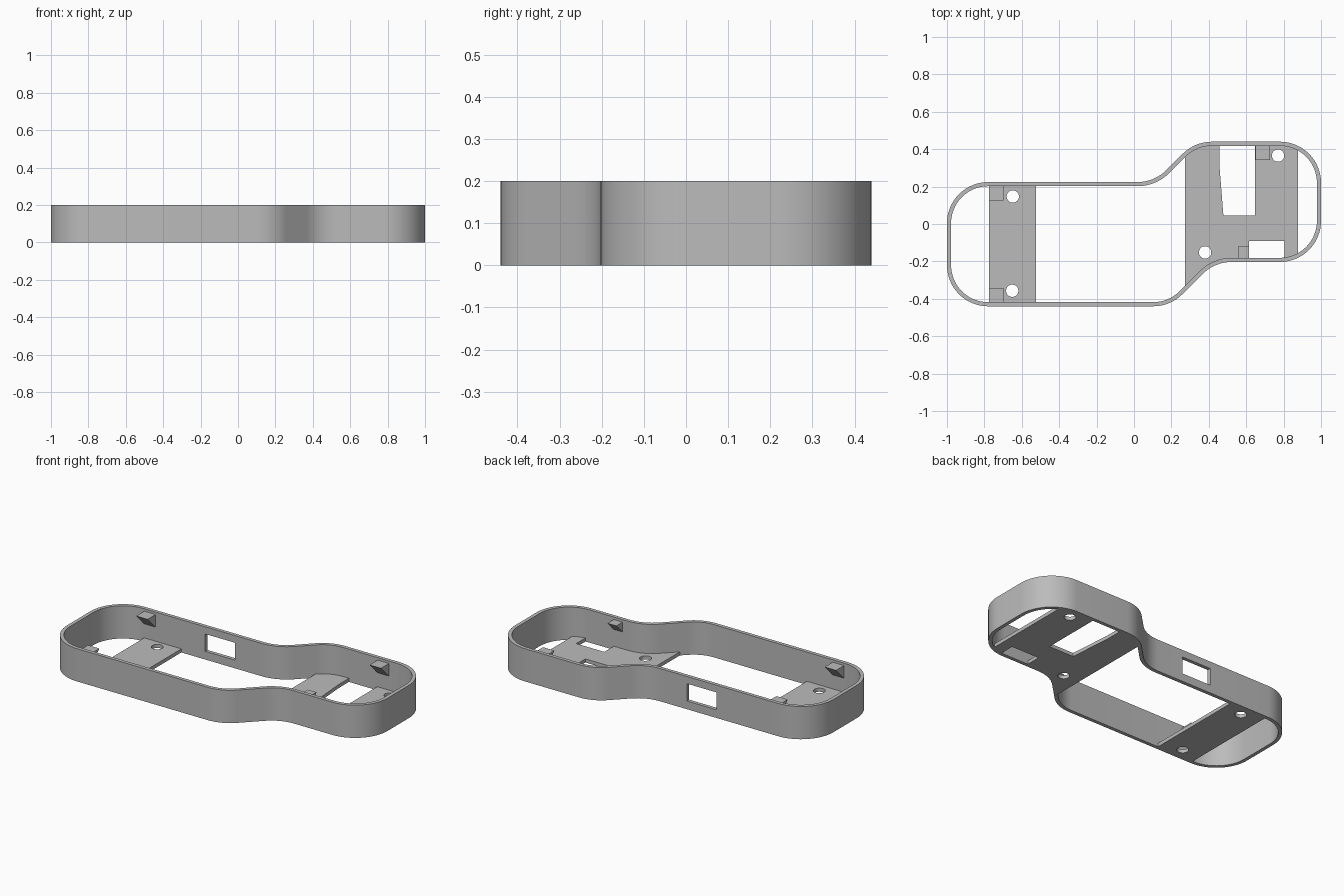
import bpy, bmesh
from math import pi, sin, cos, tan, radians
from mathutils import Vector, Matrix

if "Cube" in bpy.data.objects:
    bpy.data.objects.remove(bpy.data.objects["Cube"])

HEIGHT, WALL, FLOOR, RADIUS = 0.2, 0.022, 0.022, 0.22

grey = bpy.data.materials.new("plain grey")
grey.use_nodes = True
grey.diffuse_color = (0.5, 0.5, 0.5, 1)
grey.node_tree.nodes["Principled BSDF"].inputs["Base Color"].default_value = (0.5, 0.5, 0.5, 1)


def make_object(name, bm):
    bmesh.ops.recalc_face_normals(bm, faces=bm.faces)
    mesh = bpy.data.meshes.new(name)
    bm.to_mesh(mesh)
    bm.free()
    mesh.materials.append(grey)
    obj = bpy.data.objects.new(name, mesh)
    bpy.context.collection.objects.link(obj)
    return obj


def prism(name, points, z0, z1):
    """Extrude a flat outline upwards."""
    bm = bmesh.new()
    face = bm.faces.new([bm.verts.new((p[0], p[1], z0)) for p in points])
    top = bmesh.ops.extrude_face_region(bm, geom=[face])["geom"]
    bmesh.ops.translate(bm, vec=(0, 0, z1 - z0),
                        verts=[v for v in top if isinstance(v, bmesh.types.BMVert)])
    return make_object(name, bm)


def box(name, x0, x1, y0, y1, z0, z1):
    return prism(name, [(x0, y0), (x1, y0), (x1, y1), (x0, y1)], z0, z1)


def circle(x, y, r, n=32):
    return [(x + r * cos(2 * pi * i / n), y + r * sin(2 * pi * i / n)) for i in range(n)]


def boolean(obj, cutter, operation="DIFFERENCE"):
    """Apply a boolean and discard the cutter."""
    cutter.hide_render = True
    mod = obj.modifiers.new("cut", "BOOLEAN")
    mod.operation, mod.object, mod.solver = operation, cutter, "EXACT"
    bpy.context.view_layer.objects.active = obj
    bpy.ops.object.modifier_apply(modifier=mod.name)
    bpy.data.objects.remove(cutter)


def rounded(corners, r, steps_per_turn=64):
    """Fillet every corner; return points with their outward normals."""
    result = []
    for i, p in enumerate(corners):
        back = (corners[i - 1] - p).normalized()
        ahead = (corners[(i + 1) % len(corners)] - p).normalized()
        half = back.angle(ahead) / 2
        centre = p + (back + ahead).normalized() * r / sin(half)
        start = p + back * r / tan(half) - centre
        side = 1 if ahead.cross(back) > 0 else -1
        sweep = side * (pi - 2 * half)
        steps = round(abs(sweep) / (2 * pi) * steps_per_turn)
        for k in range(steps + 1):
            spoke = Matrix.Rotation(sweep * k / steps, 2) @ start
            result.append((centre + spoke, spoke.normalized() * side))
    return result


# Outline of the two offset lobes joined by diagonals
corners = [Vector(c) for c in ((-1, -0.44), (0.194, -0.44), (0.431, -0.203), (1, -0.203),
                               (1, 0.44), (0.325, 0.44), (0.109, 0.224), (-1, 0.224))]
outline = rounded(corners, RADIUS)
outer = [p for p, n in outline]
inner = [p - n * WALL for p, n in outline]

# Outer wall with a rectangular port in the back
bm = bmesh.new()
rings = [[bm.verts.new((p.x, p.y, z)) for p in loop]
         for loop, z in ((outer, 0), (outer, HEIGHT), (inner, HEIGHT), (inner, 0))]
for a, b in zip(rings, rings[1:] + rings[:1]):
    for i in range(len(a)):
        bm.faces.new((a[i - 1], a[i], b[i], b[i - 1]))
wall = make_object("outer_wall", bm)
boolean(wall, box("port_cutter", -0.363, -0.163, 0.1, 0.3, 0.05, 0.156))


def floor_plate(name, x0, x1, holes, cutouts=()):
    """Floor slab trimmed to the inside of the wall, with screw holes."""
    plate = box(name, x0, x1, -0.6, 0.6, 0, FLOOR)
    boolean(plate, prism("trim", inner, -0.1, 0.1), "INTERSECT")
    for x, y in holes:
        boolean(plate, prism("hole", circle(x, y, 0.033), -0.1, 0.1))
    for shape in cutouts:
        boolean(plate, prism("cutout", shape, -0.1, 0.1))
    return plate


# Floor plates
left_opening = [(0.478, 0.045), (0.648, 0.045), (0.648, 0.5), (0.455, 0.5), (0.457, 0.31)]
slot = [(0.615, -0.3), (0.805, -0.3), (0.805, -0.09), (0.615, -0.09)]
plates = [
    floor_plate("narrow_floor_plate", -0.775, -0.524, [(-0.648, 0.147), (-0.651, -0.357)]),
    floor_plate("wide_floor_plate", 0.273, 0.877, [(0.38, -0.152), (0.77, 0.366)],
                [left_opening, slot]),
]


def bracket(name, x0, size, y_wall, direction, top=0.185):
    """Wedge with a flat top and a sloped underside running to the wall."""
    bm = bmesh.new()
    profile = [(y_wall, top), (y_wall + direction * size, top), (y_wall, top - size)]
    ends = [[bm.verts.new((x, y, z)) for y, z in profile] for x in (x0, x0 + size)]
    for end in ends:
        bm.faces.new(end)
    for i in range(3):
        bm.faces.new((ends[0][i - 1], ends[0][i], ends[1][i], ends[1][i - 1]))
    return make_object(name, bm)


# Support brackets near the rim
bracket("back_bracket_narrow_end", -0.775, 0.077, 0.224 - WALL, -1)
bracket("front_bracket_narrow_end", -0.775, 0.077, -0.44 + WALL, 1)
bracket("back_bracket_wide_end", 0.65, 0.077, 0.44 - WALL, -1)
bracket("front_bracket_wide_end", 0.555, 0.06, -0.203 + WALL, 1)

# Smooth the curved walls and hole sides, keeping the edges sharp
for obj in [wall] + plates:
    bpy.ops.object.select_all(action="DESELECT")
    obj.select_set(True)
    bpy.context.view_layer.objects.active = obj
    bpy.ops.object.shade_smooth_by_angle(angle=radians(30))
